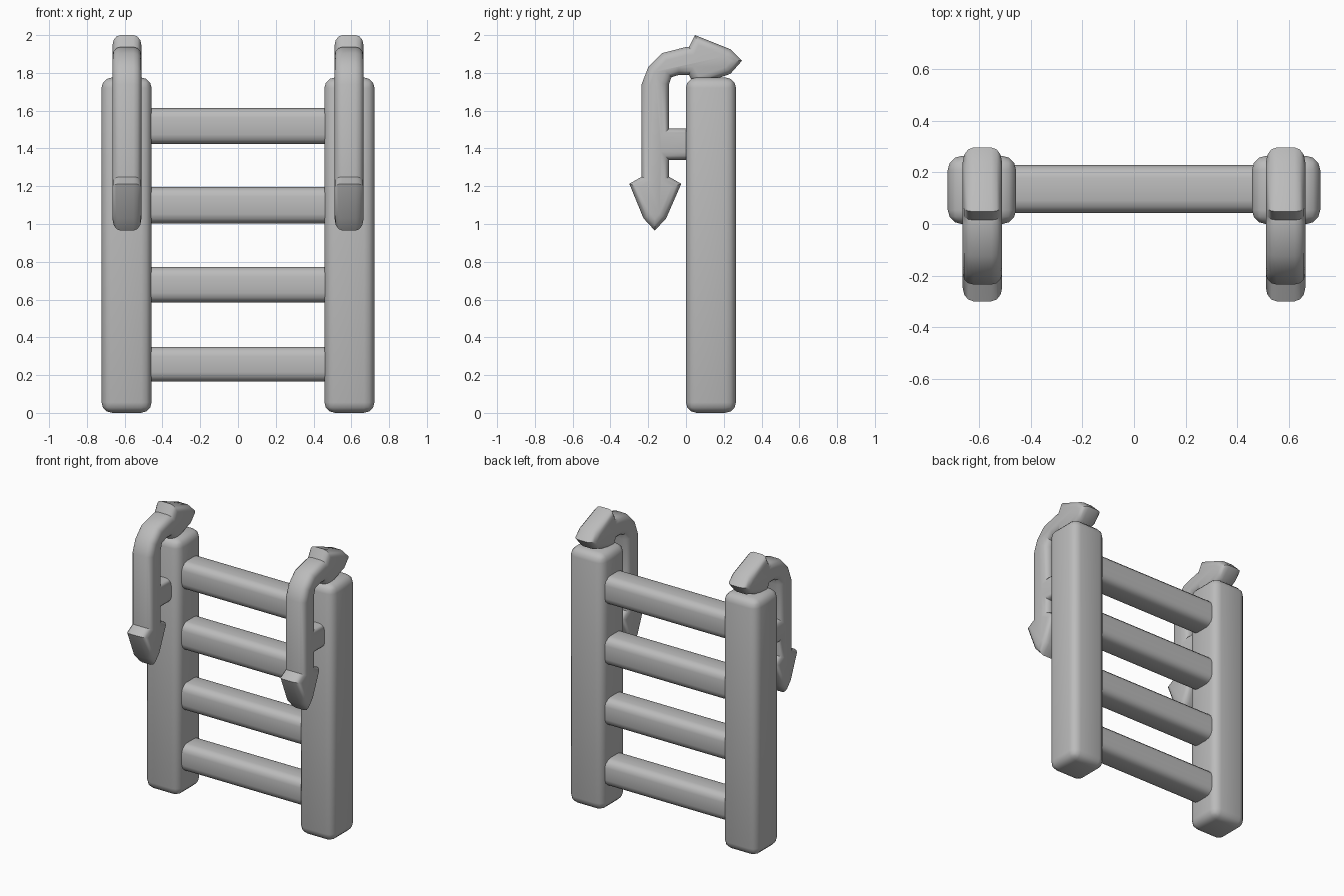
import bpy
import bmesh
import math

cube = bpy.data.objects.get("Cube")
if cube:
    bpy.data.objects.remove(cube, do_unlink=True)

grey = bpy.data.materials.new("plain grey")
grey.use_nodes = True
colour = (0.5, 0.5, 0.5, 1)
grey.diffuse_color = colour
grey.node_tree.nodes["Principled BSDF"].inputs["Base Color"].default_value = colour


def finish(name, bm, angle):
    """Turn a bmesh into a smooth shaded grey object."""
    bmesh.ops.recalc_face_normals(bm, faces=bm.faces[:])
    mesh = bpy.data.meshes.new(name)
    bm.to_mesh(mesh)
    bm.free()
    mesh.materials.append(grey)
    obj = bpy.data.objects.new(name, mesh)
    bpy.context.collection.objects.link(obj)
    bpy.ops.object.select_all(action="DESELECT")
    obj.select_set(True)
    bpy.context.view_layer.objects.active = obj
    bpy.ops.object.shade_smooth_by_angle(angle=math.radians(angle))


def rounded_box(name, centre, size, radius, along_x=False):
    """Box with rounded edges, or only the edges running along x."""
    bm = bmesh.new()
    bmesh.ops.create_cube(bm, size=1)
    for v in bm.verts:
        v.co = [c + p * s for c, p, s in zip(centre, v.co, size)]
    edges = [e for e in bm.edges
             if not along_x or abs(e.verts[0].co.x - e.verts[1].co.x) > radius]
    bmesh.ops.bevel(bm, geom=edges, offset=radius, segments=3, profile=0.5,
                    affect="EDGES", clamp_overlap=True)
    finish(name, bm, 40)


def rounded_plate(name, outline, x, width, radius):
    """Extrude a (y, z) outline along x and round both rims."""
    bm = bmesh.new()
    face = bm.faces.new([bm.verts.new((x - width / 2, y, z)) for y, z in outline])
    ext = bmesh.ops.extrude_face_region(bm, geom=[face])["geom"]
    for v in ext:
        if isinstance(v, bmesh.types.BMVert):
            v.co.x += width
    bmesh.ops.recalc_face_normals(bm, faces=bm.faces[:])
    rims = [e for e in bm.edges if abs(e.verts[0].co.x - e.verts[1].co.x) < 1e-5]
    bmesh.ops.bevel(bm, geom=rims, offset=radius, segments=3, profile=0.5,
                    affect="EDGES", clamp_overlap=False)
    finish(name, bm, 35)


# Hook outline: lower arrowhead, stem, bend, upper arrowhead, inner bend, peg
hook = [
    (-0.165, 0.965), (-0.225, 1.03), (-0.30, 1.213), (-0.235, 1.25),
    (-0.235, 1.74), (-0.20, 1.83), (-0.125, 1.905), (0.0, 1.937),
    (0.015, 1.937), (0.048, 2.0), (0.235, 1.925), (0.297, 1.865),
    (0.235, 1.795), (0.048, 1.73), (0.015, 1.79),
    (-0.035, 1.79), (-0.077, 1.777), (-0.09, 1.74),
    (-0.09, 1.505), (0.05, 1.505), (0.05, 1.34), (-0.09, 1.34),
    (-0.09, 1.25), (-0.025, 1.213), (-0.105, 1.03),
]

# Posts with their hooks
for side, sign in (("left", 1), ("right", -1)):
    rounded_box(side + "_post", (sign * 0.59, 0.132, 0.888),
                (0.265, 0.265, 1.775), 0.055)
    rounded_plate(side + "_hook", hook, sign * 0.588, 0.153, 0.042)

# Rungs
for i, (low, high) in enumerate([(0.165, 0.35), (0.585, 0.772),
                                 (1.003, 1.195), (1.423, 1.613)]):
    rounded_box(f"rung_{i + 1}", (0, 0.135, (low + high) / 2),
                (1.02, 0.186, high - low), 0.05, along_x=True)
